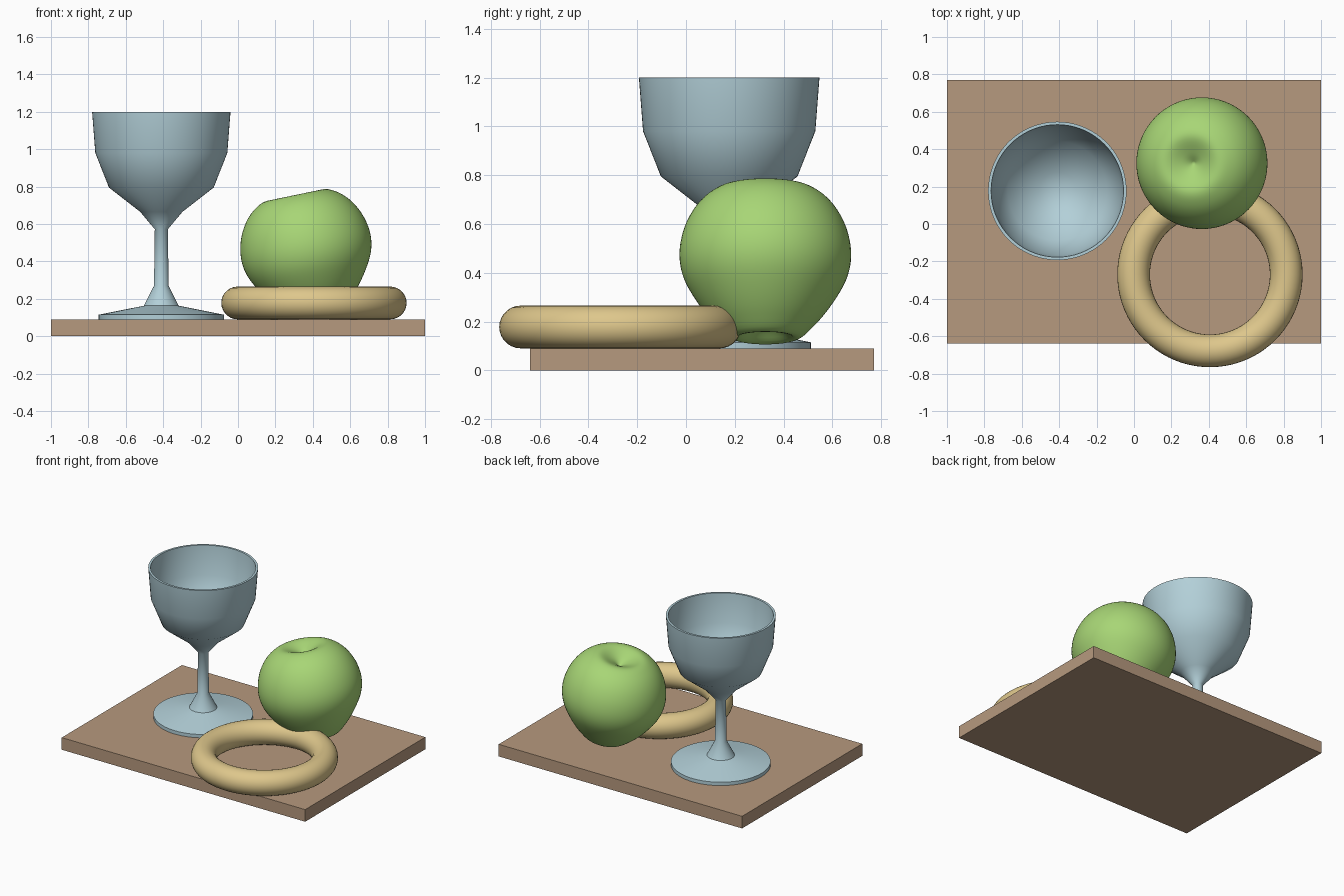
import bpy, bmesh, math
from mathutils import Vector

if "Cube" in bpy.data.objects:
    bpy.data.objects.remove(bpy.data.objects["Cube"])


def material(name, rgb):
    m = bpy.data.materials.new(name)
    m.diffuse_color = (*rgb, 1)
    m.use_nodes = True
    m.node_tree.nodes["Principled BSDF"].inputs["Base Color"].default_value = m.diffuse_color
    return m


def finish(obj, name, mat, angle=None):
    obj.name = name
    obj.data.materials.append(mat)
    if angle is not None:
        bpy.ops.object.select_all(action='DESELECT')
        obj.select_set(True)
        bpy.context.view_layer.objects.active = obj
        bpy.ops.object.shade_smooth_by_angle(angle=math.radians(angle))
    return obj


def lathe(profile, steps=72):
    """Revolve (radius, height) points about z; ends lie on the axis."""
    bm = bmesh.new()
    verts = [bm.verts.new((r, 0, z)) for r, z in profile]
    edges = [bm.edges.new(p) for p in zip(verts, verts[1:])]
    bmesh.ops.spin(bm, geom=verts + edges, cent=(0, 0, 0), axis=(0, 0, 1),
                   angle=math.tau, steps=steps)
    bmesh.ops.remove_doubles(bm, verts=bm.verts, dist=1e-4)
    bmesh.ops.recalc_face_normals(bm, faces=bm.faces)
    mesh = bpy.data.meshes.new("lathe")
    bm.to_mesh(mesh)
    bm.free()
    obj = bpy.data.objects.new("lathe", mesh)
    bpy.context.collection.objects.link(obj)
    return obj


def smooth_curve(points, cuts=5):
    """Catmull-Rom curve through the points."""
    p = [Vector(q) for q in points]
    p = [2 * p[0] - p[1]] + p + [2 * p[-1] - p[-2]]
    out = []
    for a, b, c, d in zip(p, p[1:], p[2:], p[3:]):
        for i in range(cuts):
            t = i / cuts
            q = 0.5 * (2 * b + (c - a) * t + (2 * a - 5 * b + 4 * c - d) * t * t
                       + (3 * b - a - 3 * c + d) * t ** 3)
            out.append((max(q.x, 0), q.y))
    return out + [tuple(points[-1])]


wood = material("brown wood", (0.47, 0.32, 0.21))
glass = material("pale blue", (0.45, 0.63, 0.69))
green = material("apple green", (0.39, 0.67, 0.18))
tan = material("tan", (0.73, 0.57, 0.26))

# Board
bpy.ops.mesh.primitive_cube_add(size=1, location=(0, 0.065, 0.045))
board = bpy.context.object
board.scale = (2, 1.41, 0.09)
finish(board, "board", wood)

# Goblet: foot, stem, outer bowl, rim, inner bowl
goblet = lathe([(0, 0.09), (0.335, 0.09), (0.335, 0.115), (0.093, 0.163),
                (0.039, 0.27), (0.035, 0.572), (0.113, 0.665), (0.28, 0.795),
                (0.353, 0.98), (0.37, 1.2), (0.354, 1.2), (0.338, 0.985),
                (0.265, 0.81), (0.1, 0.69), (0, 0.67)])
goblet.location = (-0.41, 0.177, 0)
finish(goblet, "goblet", glass, 50)

# Apple: dimpled at both ends, leaning to the left
apple = lathe(smooth_curve([(0, 0.07), (0.06, 0.04), (0.13, 0), (0.205, 0.06),
                            (0.28, 0.155), (0.335, 0.255), (0.352, 0.35),
                            (0.335, 0.45), (0.29, 0.54), (0.225, 0.605),
                            (0.148, 0.635), (0.06, 0.60), (0, 0.56)]))
apple.location = (0.434, 0.325, 0.133)
apple.rotation_euler = (0, math.radians(-11.7), 0)
finish(apple, "apple", green, 60)

# Ring
bpy.ops.mesh.primitive_torus_add(location=(0.406, -0.27, 0.178), major_radius=0.408,
                                 minor_radius=0.0875, major_segments=80,
                                 minor_segments=28)
finish(bpy.context.object, "ring", tan, 60)
